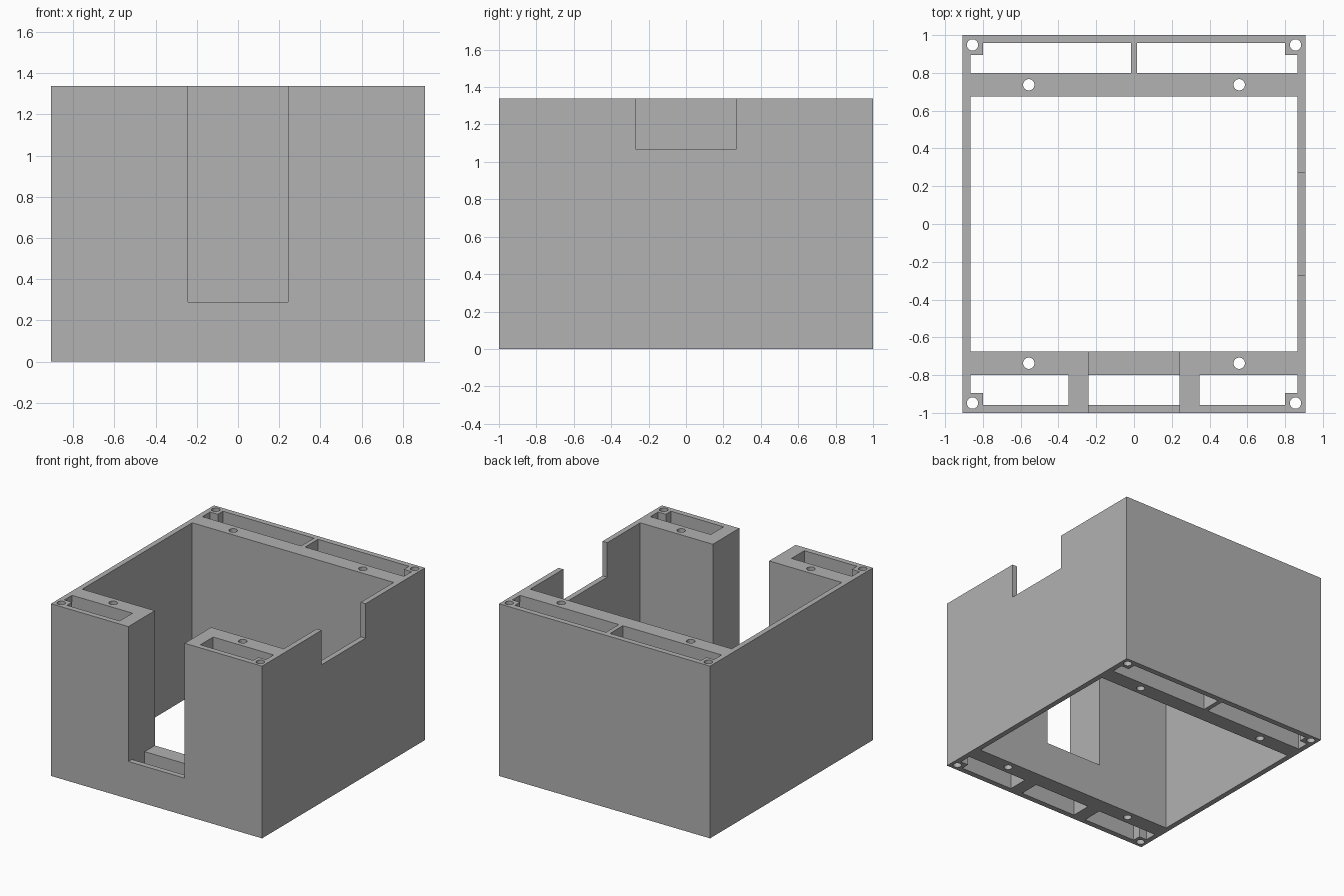
import bpy, bmesh, math
from mathutils import Vector

cube = bpy.data.objects.get("Cube")
if cube:
    bpy.data.objects.remove(cube, do_unlink=True)

HX, HY, H = 0.907, 1.0, 1.338      # half width, half depth, height
IN_X, IN_Y = 0.866, 0.675          # main cavity
P_IN, P_OUT = 0.80, 0.957          # pocket depth range along y
BOSS_X, BOSS_Y = 0.80, 0.894       # inner corner of the screw bosses
SLOT, SILL = 0.242, 0.29           # front slot half width and sill height
LOW, HIGH = -0.1, H + 0.1          # cutters overshoot the body

grey = bpy.data.materials.new("plain grey")
grey.use_nodes = True
grey.diffuse_color = (0.445, 0.445, 0.445, 1)
grey.node_tree.nodes["Principled BSDF"].inputs["Base Color"].default_value = grey.diffuse_color


def prism(name, points, start, direction):
    """Extrude a flat outline from an axis offset along a direction."""
    bm = bmesh.new()
    axis = Vector(direction)
    if axis.x:
        verts = [bm.verts.new((start, a, b)) for a, b in points]
    else:
        verts = [bm.verts.new((a, b, start)) for a, b in points]
    face = bm.faces.new(verts)
    ext = bmesh.ops.extrude_face_region(bm, geom=[face])
    moved = [v for v in ext["geom"] if isinstance(v, bmesh.types.BMVert)]
    bmesh.ops.translate(bm, verts=moved, vec=axis)
    bmesh.ops.recalc_face_normals(bm, faces=bm.faces[:])
    mesh = bpy.data.meshes.new(name)
    bm.to_mesh(mesh)
    bm.free()
    mesh.materials.append(grey)
    obj = bpy.data.objects.new(name, mesh)
    bpy.context.collection.objects.link(obj)
    return obj


def rect(x0, x1, y0, y1):
    return [(x0, y0), (x1, y0), (x1, y1), (x0, y1)]


def through(name, points):
    return prism(name, points, LOW, (0, 0, HIGH - LOW))


def hole(x, y, r=0.03, n=32):
    angles = [2 * math.pi * i / n for i in range(n)]
    return through("hole_cutter", [(x + r * math.cos(a), y + r * math.sin(a)) for a in angles])


# Body block
body = prism("open_enclosure", rect(-HX, HX, -HY, HY), 0, (0, 0, H))

# Main cavity
cutters = [through("cavity_cutter", rect(-IN_X, IN_X, -IN_Y, IN_Y))]

# Corner pockets leave a square screw boss in each corner
for sx in (-1, 1):
    for sy, divider in ((-1, 0.347), (1, 0.017)):
        outline = [(divider, P_IN), (IN_X, P_IN), (IN_X, BOSS_Y),
                   (BOSS_X, BOSS_Y), (BOSS_X, P_OUT), (divider, P_OUT)]
        cutters.append(through("pocket_cutter", [(sx * x, sy * y) for x, y in outline]))
        cutters.append(hole(sx * 0.855, sy * 0.948))
        cutters.append(hole(sx * 0.557, sy * 0.737))

# Front slot together with the centre pocket below it
slot = [(-1.1, SILL), (-P_OUT, SILL), (-P_OUT, LOW), (-P_IN, LOW),
        (-P_IN, SILL), (-0.6, SILL), (-0.6, HIGH), (-1.1, HIGH)]
cutters.append(prism("slot_cutter", slot, -SLOT, (2 * SLOT, 0, 0)))

# Notch in the left side wall
cutters.append(prism("notch_cutter", rect(-0.27, 0.27, 1.07, HIGH), 0.8, (0.2, 0, 0)))

# Cut everything, bake the result and drop the cutters
for cutter in cutters:
    cutter.hide_render = True
    mod = body.modifiers.new(cutter.name, "BOOLEAN")
    mod.operation = "DIFFERENCE"
    mod.solver = "EXACT"
    mod.object = cutter
bpy.context.view_layer.update()
result = bpy.data.meshes.new_from_object(body.evaluated_get(bpy.context.evaluated_depsgraph_get()))
body.modifiers.clear()
body.data = result
for cutter in cutters:
    bpy.data.objects.remove(cutter, do_unlink=True)

# Smooth only the round screw holes
bpy.ops.object.select_all(action="DESELECT")
body.select_set(True)
bpy.context.view_layer.objects.active = body
bpy.ops.object.shade_smooth_by_angle(angle=math.radians(30))
